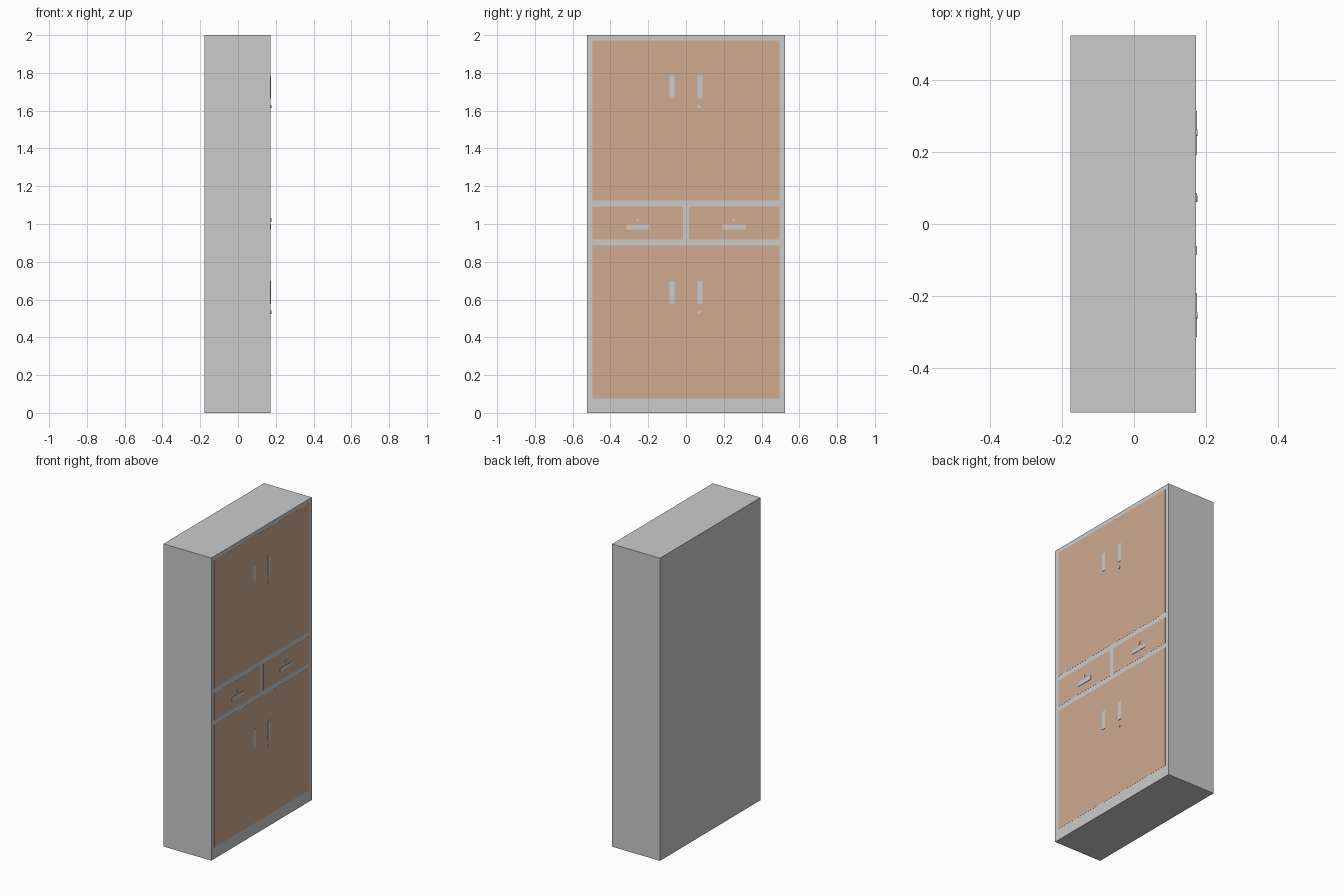
import bpy, math

if "Cube" in bpy.data.objects:
    bpy.data.objects.remove(bpy.data.objects["Cube"])

X0, X1 = -0.1775, 0.1725          # back and front planes of the body

wood = bpy.data.materials.new("door_brown")
wood.diffuse_color = (0.62, 0.40, 0.28, 1)
wood.use_nodes = True
wood.node_tree.nodes["Principled BSDF"].inputs["Base Color"].default_value = wood.diffuse_color


def box(name, x, y, z, mat=None):
    """Box from (min, max) ranges."""
    bpy.ops.mesh.primitive_cube_add(size=1, location=[sum(r) / 2 for r in (x, y, z)])
    o = bpy.context.object
    o.name = name
    o.scale = [r[1] - r[0] for r in (x, y, z)]
    bpy.ops.object.transform_apply(location=False, rotation=False, scale=True)
    if mat:
        o.data.materials.append(mat)
    return o


def handle(name, y, z, w, h):
    """Thin pull plate on the door face."""
    return box(name, (X1 - 0.001, X1 + 0.003), (y - w / 2, y + w / 2), (z - h / 2, z + h / 2))


def lock(name, y, z):
    """Small round lock."""
    bpy.ops.mesh.primitive_cylinder_add(vertices=16, radius=0.009, depth=0.006,
                                        location=(X1 + 0.002, y, z),
                                        rotation=(0, math.pi / 2, 0))
    bpy.context.object.name = name
    bpy.ops.object.shade_smooth_by_angle()


# Body
box("cabinet_body", (X0, X1), (-0.525, 0.525), (0, 2))

# Brown fronts, practically flush with the body
front = (X1 - 0.01, X1 + 0.0006)
box("upper_doors", front, (-0.495, 0.495), (1.125, 1.972), wood)
box("lower_doors", front, (-0.495, 0.495), (0.075, 0.885), wood)
box("drawer_left", front, (-0.495, -0.017), (0.917, 1.093), wood)
box("drawer_right", front, (0.017, 0.495), (0.917, 1.093), wood)

# Door pulls and locks
for row, zh, zl in (("upper", 1.725, 1.622), ("lower", 0.637, 0.532)):
    for side, y in (("left", -0.074), ("right", 0.074)):
        handle(f"{row}_{side}_handle", y, zh, 0.026, 0.122)
    lock(f"{row}_lock", 0.07, zl)

# Drawer pulls and locks
for side, y in (("left", -0.254), ("right", 0.254)):
    handle(f"drawer_{side}_handle", y, 0.984, 0.122, 0.026)
    lock(f"drawer_{side}_lock", y, 1.022)
